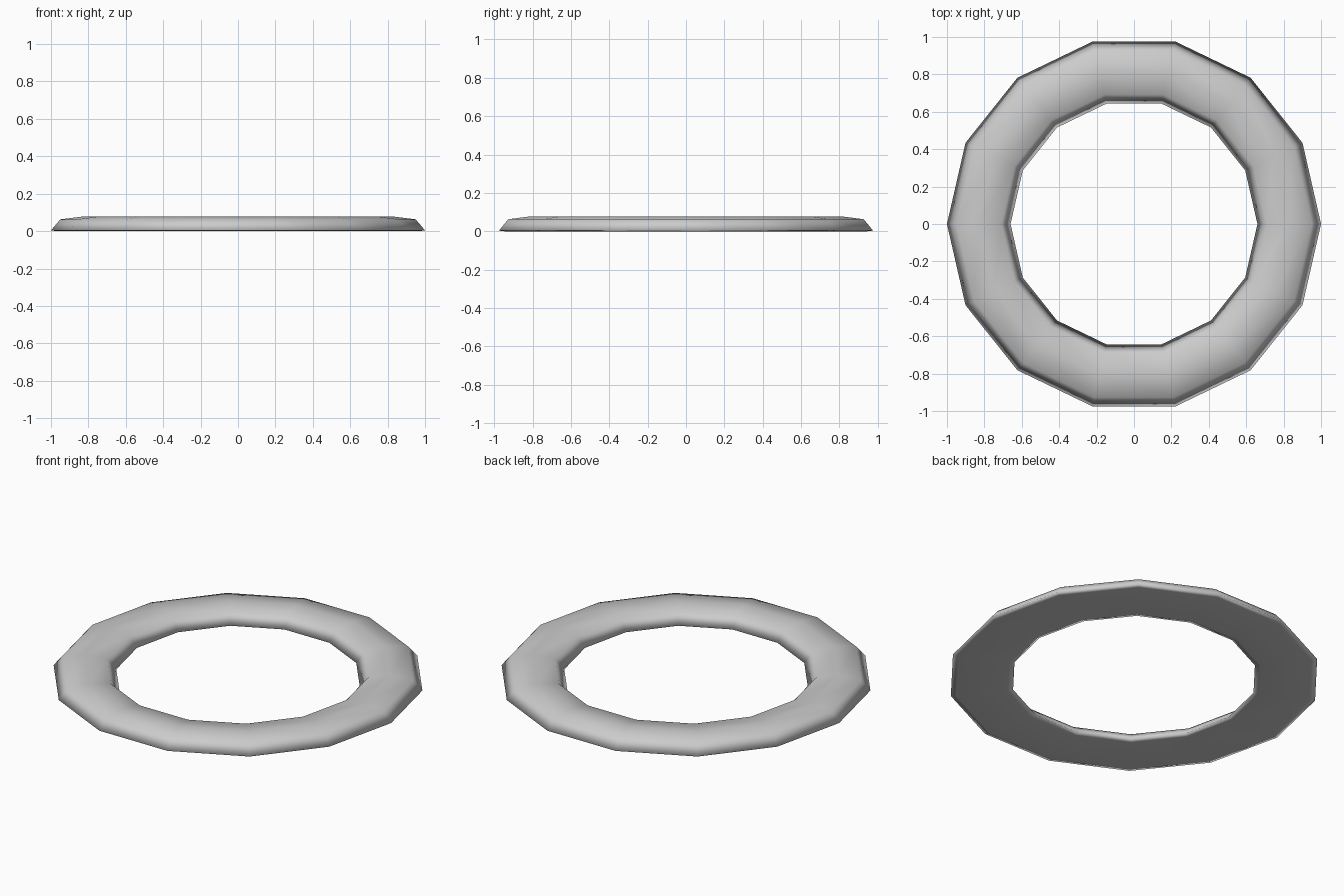
import bpy, bmesh, math

if "Cube" in bpy.data.objects:
    bpy.data.objects.remove(bpy.data.objects["Cube"])

SIDES = 14
# ring cross-section: (radius, height)
PROFILE = [(0.69, 0.0), (0.66, 0.004), (0.71, 0.063), (0.83, 0.078),
           (0.95, 0.063), (1.0, 0.004), (0.97, 0.0)]

# lathe the profile into a closed 14-sided ring
bm = bmesh.new()
rings = []
for i in range(SIDES):
    a = 2 * math.pi * i / SIDES
    rings.append([bm.verts.new((r * math.cos(a), r * math.sin(a), z)) for r, z in PROFILE])
n = len(PROFILE)
for i in range(SIDES):
    a, b = rings[i], rings[(i + 1) % SIDES]
    for j in range(n):
        k = (j + 1) % n
        bm.faces.new((a[j], a[k], b[k], b[j]))
bmesh.ops.recalc_face_normals(bm, faces=bm.faces)
for f in bm.faces:
    f.smooth = True

mesh = bpy.data.meshes.new("ring")
bm.to_mesh(mesh)
bm.free()
ring = bpy.data.objects.new("ring", mesh)
bpy.context.collection.objects.link(ring)
